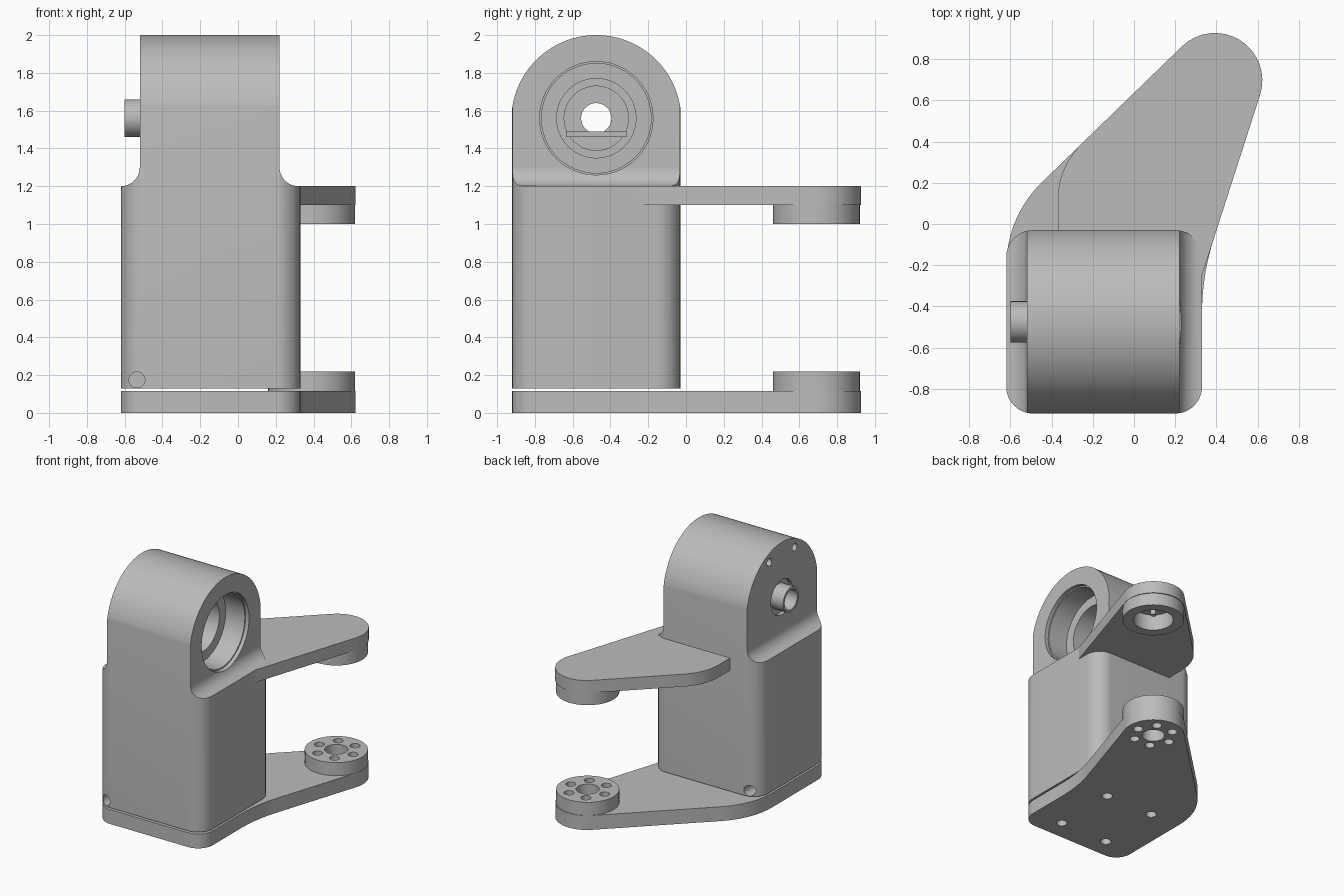
import bpy
import bmesh
from math import cos, sin, pi, tan
from mathutils import Vector

if "Cube" in bpy.data.objects:
    bpy.data.objects.remove(bpy.data.objects["Cube"])

GREY = (0.5, 0.5, 0.5, 1)
metal = bpy.data.materials.new("plain grey")
metal.use_nodes = True
metal.diffuse_color = GREY
metal.node_tree.nodes["Principled BSDF"].inputs["Base Color"].default_value = GREY


def rounded(corners, steps=16):
    """Outline from (a, b, radius) corners, each rounded by its radius."""
    points = []
    for i, (a, b, r) in enumerate(corners):
        here = Vector((a, b))
        if not r:
            points.append(here)
            continue
        to_prev = (Vector(corners[i - 1][:2]) - here).normalized()
        to_next = (Vector(corners[(i + 1) % len(corners)][:2]) - here).normalized()
        half = to_prev.angle(to_next) / 2
        centre = here + (to_prev + to_next).normalized() * r / sin(half)
        start = here + to_prev * r / tan(half) - centre
        end = here + to_next * r / tan(half) - centre
        sweep = pi - 2 * half
        for k in range(steps + 1):
            t = k / steps
            points.append(centre + (start * sin((1 - t) * sweep) + end * sin(t * sweep)) / sin(sweep))
    return points


def circle(a, b, r, n=64):
    return [Vector((a + r * cos(2 * pi * i / n), b + r * sin(2 * pi * i / n))) for i in range(n)]


def prism(name, outline, lo, hi, axis="z"):
    """Extrude an outline along an axis from lo to hi."""
    place = {"x": lambda p, t: (t, p.x, p.y),
             "y": lambda p, t: (p.x, t, p.y),
             "z": lambda p, t: (p.x, p.y, t)}[axis]
    bm = bmesh.new()
    low = [bm.verts.new(place(p, lo)) for p in outline]
    high = [bm.verts.new(place(p, hi)) for p in outline]
    bm.faces.new(low)
    bm.faces.new(high)
    for i in range(len(low)):
        bm.faces.new((low[i - 1], low[i], high[i], high[i - 1]))
    bmesh.ops.recalc_face_normals(bm, faces=bm.faces)
    mesh = bpy.data.meshes.new(name)
    bm.to_mesh(mesh)
    bm.free()
    mesh.materials.append(metal)
    obj = bpy.data.objects.new(name, mesh)
    bpy.context.collection.objects.link(obj)
    return obj


def combine(obj, operation, tools):
    """Apply each tool to the object, then discard the tools."""
    bpy.context.view_layer.objects.active = obj
    for tool in tools:
        mod = obj.modifiers.new("cut", "BOOLEAN")
        mod.operation = operation
        mod.solver = "EXACT"
        mod.object = tool
        bpy.ops.object.modifier_apply(modifier=mod.name)
        bpy.data.objects.remove(tool)


LEFT, RIGHT, FRONT, BACK = -0.62, 0.33, -0.92, -0.03
MID_Y, BORE_Z = -0.475, 1.56
TIP = (0.39, 0.69)
TIP_CORNER = (0.894, 1.503, 0.23)

# Body: rounded column trimmed by the stepped shoulders and the arched top
body = prism("body", rounded([(LEFT, FRONT, 0.13), (RIGHT, FRONT, 0.13),
                              (RIGHT, BACK, 0.13), (LEFT, BACK, 0.13)]), 0.13, 2.1)
shoulders = prism("shoulders", rounded([
    (-0.8, 0, 0), (0.5, 0, 0), (0.5, 1.2, 0), (0.22, 1.2, 0.1),
    (0.22, 2.2, 0), (-0.52, 2.2, 0), (-0.52, 1.2, 0.1), (-0.8, 1.2, 0)]), -1.2, 0.2, "y")
arch = prism("arch", [Vector((MID_Y - 0.45, 0)), Vector((MID_Y + 0.45, 0))] +
             [Vector((MID_Y + 0.45 * cos(pi * i / 64), 1.55 + 0.45 * sin(pi * i / 64)))
              for i in range(65)], -1, 1, "x")
combine(body, "INTERSECT", [shoulders, arch])

# Stepped bore, recess round the spigot, two face holes and the corner drain holes
cuts = [prism("bore", circle(MID_Y, BORE_Z, r), lo, hi, "x") for r, lo, hi in
        [(0.3, 0.19, 0.4), (0.29, 0.02, 0.4), (0.21, -0.18, 0.4),
         (0.17, -0.4, 0.4), (0.08, -0.9, 0.4), (0.14, -0.9, -0.49)]]
cuts += [prism("face_hole", circle(MID_Y + dy, 1.9, 0.03, 24), -0.9, -0.4, "x")
         for dy in (-0.16, 0.16)]
cuts += [prism("drain", circle(-0.535, 0.175, 0.042, 32), lo, hi, "y")
         for lo, hi in ((-1, -0.75), (-0.2, 0.1))]
combine(body, "DIFFERENCE", cuts)

# Hollow spigot and the small ledge inside the bore
spigot = prism("spigot", circle(MID_Y, BORE_Z, 0.1), -0.6, -0.42, "x")
combine(spigot, "DIFFERENCE", [prism("spigot_hole", circle(MID_Y, BORE_Z, 0.08), -1, 0, "x")])
ledge = prism("bore_ledge", rounded([(MID_Y - 0.16, 1.46, 0), (MID_Y + 0.16, 1.46, 0),
                                     (MID_Y + 0.16, 1.49, 0), (MID_Y - 0.16, 1.49, 0)]),
              -0.41, -0.17, "x")

# Upper arm with a recessed boss underneath
upper_arm = prism("upper_arm", rounded([
    (-0.37, -0.3, 0), (0.2, -0.3, 0), (RIGHT, -0.25, 0), TIP_CORNER, (-0.37, 0.278, 0.38)]), 1.1, 1.2)
upper_boss = prism("upper_boss", circle(*TIP, 0.23), 1.0, 1.1)
for part in (upper_arm, upper_boss):
    combine(part, "DIFFERENCE", [prism("recess", circle(*TIP, 0.15), 0.9, 1.13)])
pin = prism("upper_pin", circle(*TIP, 0.02, 16), 1.04, 1.14)

# Base plate with its raised boss
base_plate = prism("base_plate", rounded([
    (LEFT, FRONT, 0.13), (RIGHT, FRONT, 0.13), (RIGHT, -0.25, 1.2),
    TIP_CORNER, (LEFT, 0.035, 0.57)]), 0, 0.115)
base_boss = prism("base_boss", circle(*TIP, 0.23), 0.115, 0.22)
for part in (base_plate, base_boss):
    holes = [prism("centre_hole", circle(*TIP, 0.085, 48), -0.1, 0.4)]
    for i in range(6):
        a = pi * i / 3
        holes.append(prism("bolt_hole", circle(TIP[0] + 0.15 * cos(a), TIP[1] + 0.15 * sin(a),
                                               0.037, 24), -0.1, 0.4))
    combine(part, "DIFFERENCE", holes)
combine(base_plate, "DIFFERENCE", [
    prism("fixing_hole", circle(x, y, 0.04, 24), -0.1, 0.2)
    for x in (-0.36, 0.07) for y in (-0.76, -0.23)])

# Smooth the curved walls, keep edges sharp
bpy.ops.object.select_all(action="DESELECT")
for obj in (body, spigot, ledge, upper_arm, upper_boss, pin, base_plate, base_boss):
    obj.select_set(True)
bpy.context.view_layer.objects.active = body
bpy.ops.object.shade_smooth_by_angle()
